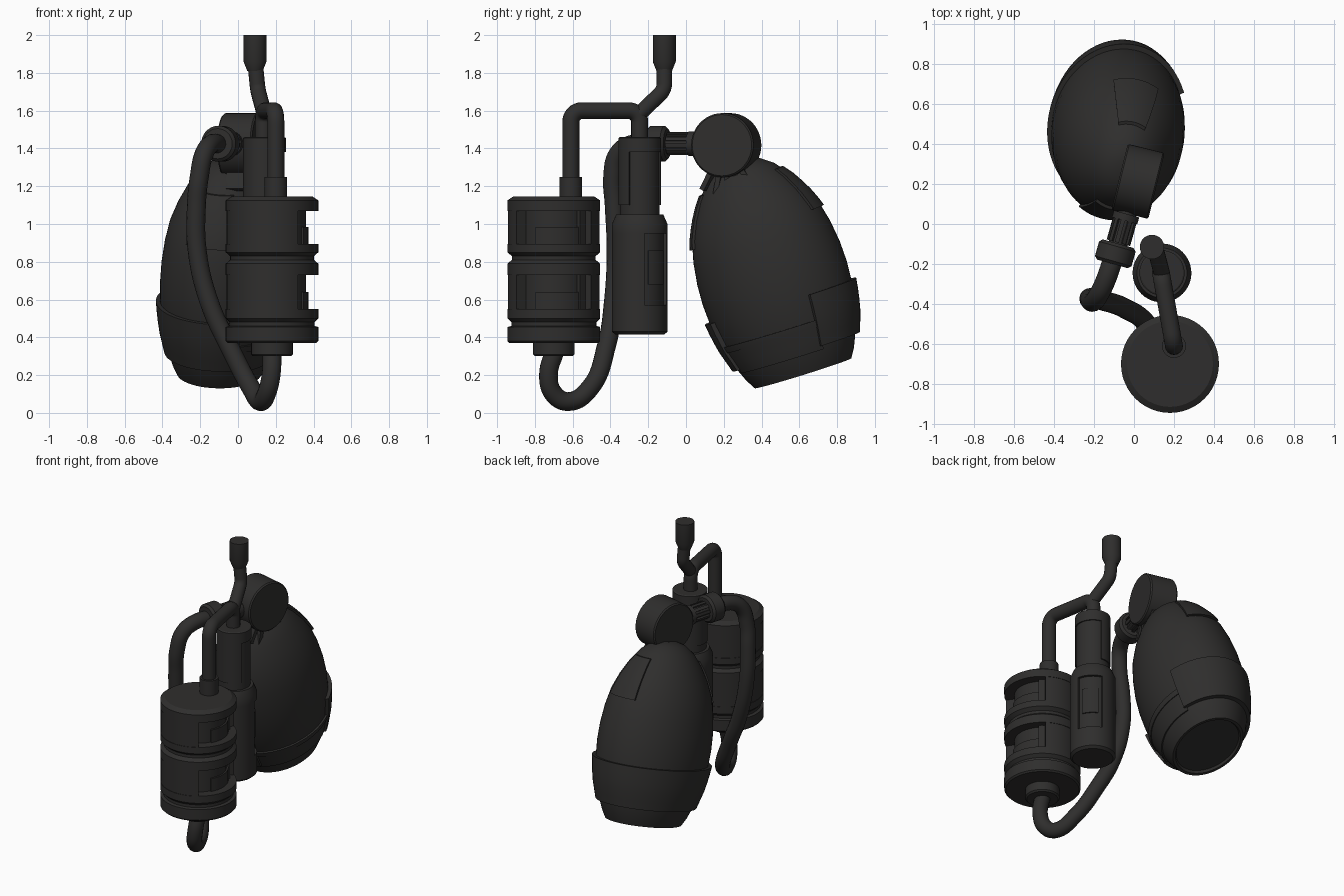
import bpy, bmesh
from math import sin, cos, pi, radians
from mathutils import Matrix, Vector

if "Cube" in bpy.data.objects:
    bpy.data.objects.remove(bpy.data.objects["Cube"])

dark = bpy.data.materials.new("dark_metal")
dark.diffuse_color = (0.028, 0.027, 0.026, 1)
dark.use_nodes = True
dark.node_tree.nodes["Principled BSDF"].inputs["Base Color"].default_value = dark.diffuse_color


def add(name, bm=None, mesh=None):
    if bm:
        bmesh.ops.remove_doubles(bm, verts=bm.verts, dist=1e-5)
        bmesh.ops.dissolve_degenerate(bm, edges=bm.edges, dist=1e-6)
        bmesh.ops.recalc_face_normals(bm, faces=bm.faces)
        mesh = bpy.data.meshes.new(name)
        bm.to_mesh(mesh)
        bm.free()
    mesh.materials.clear()
    mesh.materials.append(dark)
    mesh.shade_smooth()
    mesh.set_sharp_from_angle(angle=radians(30))
    ob = bpy.data.objects.new(name, mesh)
    bpy.context.collection.objects.link(ob)
    return ob


def revolve(name, loop, mat, a0=0, a1=360, n=48):
    """Sweep a closed (radius, height) loop around local z; partial sweeps are capped."""
    bm = bmesh.new()
    full = a1 - a0 >= 360
    steps = n if full else max(2, round(n * (a1 - a0) / 360))
    rings = []
    for i in range(steps + (0 if full else 1)):
        a = radians(a0 + (a1 - a0) * i / steps)
        rings.append([bm.verts.new(mat @ Vector((r * cos(a), r * sin(a), z))) for r, z in loop])
    m = len(loop)
    for i in range(steps):
        p, q = rings[i], rings[(i + 1) % len(rings)]
        for j in range(m):
            k = (j + 1) % m
            if loop[j][0] or loop[k][0]:
                bm.faces.new((p[j], q[j], q[k], p[k]))
    if not full:
        bm.faces.new(rings[0])
        bm.faces.new(rings[-1])
    return add(name, bm)


def solid(name, prof, mat, n=48):
    return revolve(name, [(0, prof[0][1])] + prof + [(0, prof[-1][1])], mat, n=n)


def slab(r0, r1, z0, z1, c=0.0):
    return [(r0, z0), (r1 - c, z0), (r1, z0 + c), (r1, z1 - c), (r1 - c, z1), (r0, z1)] if c else \
        [(r0, z0), (r1, z0), (r1, z1), (r0, z1)]


def pipe(name, pts, rad, bend=None):
    """Round tube; with bend, straight runs joined by rounded corners."""
    cu = bpy.data.curves.new(name, 'CURVE')
    cu.dimensions, cu.bevel_depth, cu.bevel_resolution = '3D', rad, 6
    cu.use_fill_caps, cu.resolution_u = True, 8
    P = [Vector(p) for p in pts]
    keys = []
    for i, p in enumerate(P):
        if bend and 0 < i < len(P) - 1:
            for q, s in ((P[i - 1], 0), (P[i + 1], 1)):
                e = p + (q - p).normalized() * bend
                inner, outer = e.lerp(p, 0.55), e.lerp(q, 0.1)
                keys.append((e, outer, inner) if s == 0 else (e, inner, outer))
        else:
            keys.append((p, p, p))
    sp = cu.splines.new('BEZIER')
    sp.bezier_points.add(len(keys) - 1)
    for b, (c, l, r) in zip(sp.bezier_points, keys):
        t = 'FREE' if bend else 'AUTO'
        b.handle_left_type = b.handle_right_type = t
        b.co = c
        if bend:
            b.handle_left, b.handle_right = l, r
    tmp = bpy.data.objects.new(name + "_path", cu)
    bpy.context.collection.objects.link(tmp)
    bpy.context.view_layer.update()
    mesh = bpy.data.meshes.new_from_object(tmp.evaluated_get(bpy.context.evaluated_depsgraph_get()))
    bpy.data.objects.remove(tmp)
    return add(name, mesh=mesh)


def aim(p, d):
    return Matrix.Translation(p) @ Vector(d).to_track_quat('Z', 'Y').to_matrix().to_4x4()


# Large canister: core, flanges and wrapped walls that leave windows on the +x side
can = Matrix.Translation((0.18, -0.70, 0))
R = 0.245
solid("canister_core", [(0.18, 0.40), (0.18, 1.12)], can)
solid("canister_base", [(0.235, 0.37), (R, 0.38), (R, 0.455), (0.225, 0.46), (0.225, 0.48)], can)
solid("canister_lower_flange", [(0.225, 0.48), (R, 0.50), (R, 0.55)], can)
solid("canister_middle_flange", [(R, 0.73), (R, 0.79), (0.222, 0.81), (0.222, 0.83), (R, 0.85), (R, 0.895)], can)
solid("canister_top", [(R, 1.07), (R, 1.125), (0.215, 1.145)], can)
for tag, z0, z1 in (("lower", 0.55, 0.73), ("upper", 0.895, 1.07)):
    revolve(f"canister_{tag}_wall", slab(0.17, R - 0.003, z0, z1), can, 55, 305)
    revolve(f"canister_{tag}_window_plate", slab(0.17, 0.192, z0, z0 + 0.09), can, -30, 55)
    revolve(f"canister_{tag}_window_side", slab(0.17, 0.205, z0, z1), can, 43, 55)
solid("canister_outlet", [(0.10, 0.30), (0.11, 0.31), (0.11, 0.38)], can, 32)
solid("canister_inlet", [(0.06, 1.13), (0.06, 1.25)], Matrix.Translation((0.20, -0.61, 0)), 24)

# Small cylinder
cyl = Matrix.Translation((0.14, -0.245, 0))
solid("cylinder_core", [(0.12, 0.43), (0.13, 0.50), (0.13, 1.0)], cyl)
solid("cylinder_base", [(0.13, 0.415), (0.147, 0.43), (0.147, 0.57)], cyl)
solid("cylinder_shoulder", [(0.147, 0.95), (0.147, 1.0), (0.125, 1.05)], cyl)
revolve("cylinder_wall", slab(0.10, 0.147, 0.57, 0.95), cyl, 75, 370)
revolve("cylinder_window_plate", slab(0.10, 0.138, 0.68, 0.86), cyl, 20, 65)
solid("cylinder_neck", [(0.105, 1.04), (0.105, 1.39)], cyl)
revolve("cylinder_neck_wrap", slab(0.09, 0.113, 1.10, 1.40), cyl, 80, 330)
solid("cylinder_cap", [(0.113, 1.38), (0.113, 1.455), (0.105, 1.46)], cyl)

# Pipework
pipe("bridge_pipe", [(0.20, -0.61, 1.2), (0.20, -0.61, 1.6), (0.135, -0.245, 1.6), (0.135, -0.245, 1.44)], 0.045, 0.06)
pipe("riser_pipe", [(0.14, -0.25, 1.58), (0.105, -0.115, 1.71), (0.09, -0.115, 1.86)], 0.041, 0.03)
solid("riser_nozzle", [(0.041, 1.81), (0.061, 1.86), (0.061, 2.0)], Matrix.Translation((0.09, -0.115, 0)), 28)
pipe("hose", [(0.18, -0.69, 0.34), (0.175, -0.728, 0.2), (0.15, -0.70, 0.10), (0.12, -0.62, 0.06),
              (0.07, -0.51, 0.13), (-0.05, -0.42, 0.36), (-0.15, -0.385, 0.58), (-0.215, -0.37, 0.85),
              (-0.22, -0.38, 1.1), (-0.205, -0.388, 1.25), (-0.18, -0.36, 1.37), (-0.145, -0.29, 1.42),
              (-0.09, -0.13, 1.42)], 0.05)

# Arm: collar and ribbed shaft leading to the pivot drum
arm = aim((-0.105, -0.19, 1.425), (0.27, 0.96, 0))
solid("arm_collar", [(0.08, -0.01), (0.095, 0.005), (0.095, 0.08), (0.08, 0.095)], arm, 32)
solid("arm_shaft", [(0.048, 0.08), (0.048, 0.30)], arm, 24)
for i in range(10):
    revolve("arm_rib", slab(0.04, 0.061, 0.10, 0.215), arm, i * 36, i * 36 + 20, 36)
solid("arm_end_ring", [(0.066, 0.215), (0.066, 0.25)], arm, 32)

center = Vector((0.02, 0.213, 1.417))
axis = Vector((0.97, -0.24, 0)).normalized()
fwd = Vector((0.24, 0.97, 0)).normalized()
solid("pivot_drum", [(0.162, -0.095), (0.17, -0.087), (0.17, 0.087), (0.162, 0.095)], aim(center, axis))

# Fan of fins between drum and pod
for a in (-117, -100, -84, -68, -54):
    d = fwd * cos(radians(a)) + Vector((0, 0, sin(radians(a))))
    side = d.cross(axis)
    m = Matrix((axis, side, d)).transposed().to_4x4()
    m.translation = center + d * 0.205
    bm = bmesh.new()
    bmesh.ops.create_cube(bm, size=1, matrix=m @ Matrix.Diagonal((0.12, 0.026, 0.12, 1)))
    add("pivot_fin", bm)

# Egg-shaped pod: tilted, oval in section
up = Vector((0.04, -0.30, 0.954)).normalized()
back = Vector((0.2, 0.98, 0))
back = (back - up * back.dot(up)).normalized()
pod = Matrix((back.cross(up), back, up)).transposed().to_4x4()
pod.translation = (-0.10, 0.62, 0.21)
pod = pod @ Matrix.Diagonal((0.82, 1, 1, 1))
EGG = [(0.27, 0), (0.30, 0.05), (0.33, 0.12), (0.372, 0.25), (0.395, 0.38), (0.402, 0.5), (0.398, 0.61),
       (0.382, 0.73), (0.355, 0.84), (0.31, 0.94), (0.255, 1.03), (0.19, 1.11), (0.12, 1.16), (0.05, 1.18)]


def egg_radius(t):
    for (r0, t0), (r1, t1) in zip(EGG, EGG[1:]):
        if t <= t1:
            return r0 + (r1 - r0) * (t - t0) / (t1 - t0)
    return EGG[-1][0]


def shell(name, t0, t1, off, a0, a1, k=5):
    ts = [t0 + (t1 - t0) * i / k for i in range(k + 1)]
    outer = [(egg_radius(t) + off, t) for t in ts]
    inner = [(egg_radius(t) - 0.03, t) for t in reversed(ts)]
    revolve(name, outer + inner, pod, a0, a1, 64)


solid("pod_body", [(0.24, 0.015), (0.25, 0)] + EGG, pod, 64)
shell("pod_band", 0.12, 0.40, 0.027, 33, 302)
shell("pod_low_band", 0.10, 0.26, 0.010, -60, 36)
shell("pod_band_rim", 0.225, 0.26, 0.016, -60, 36, 2)
shell("pod_back_panel", 0.82, 1.08, 0.016, 68, 112)
shell("pod_front_panel", 0.80, 1.06, 0.016, 244, 296)
